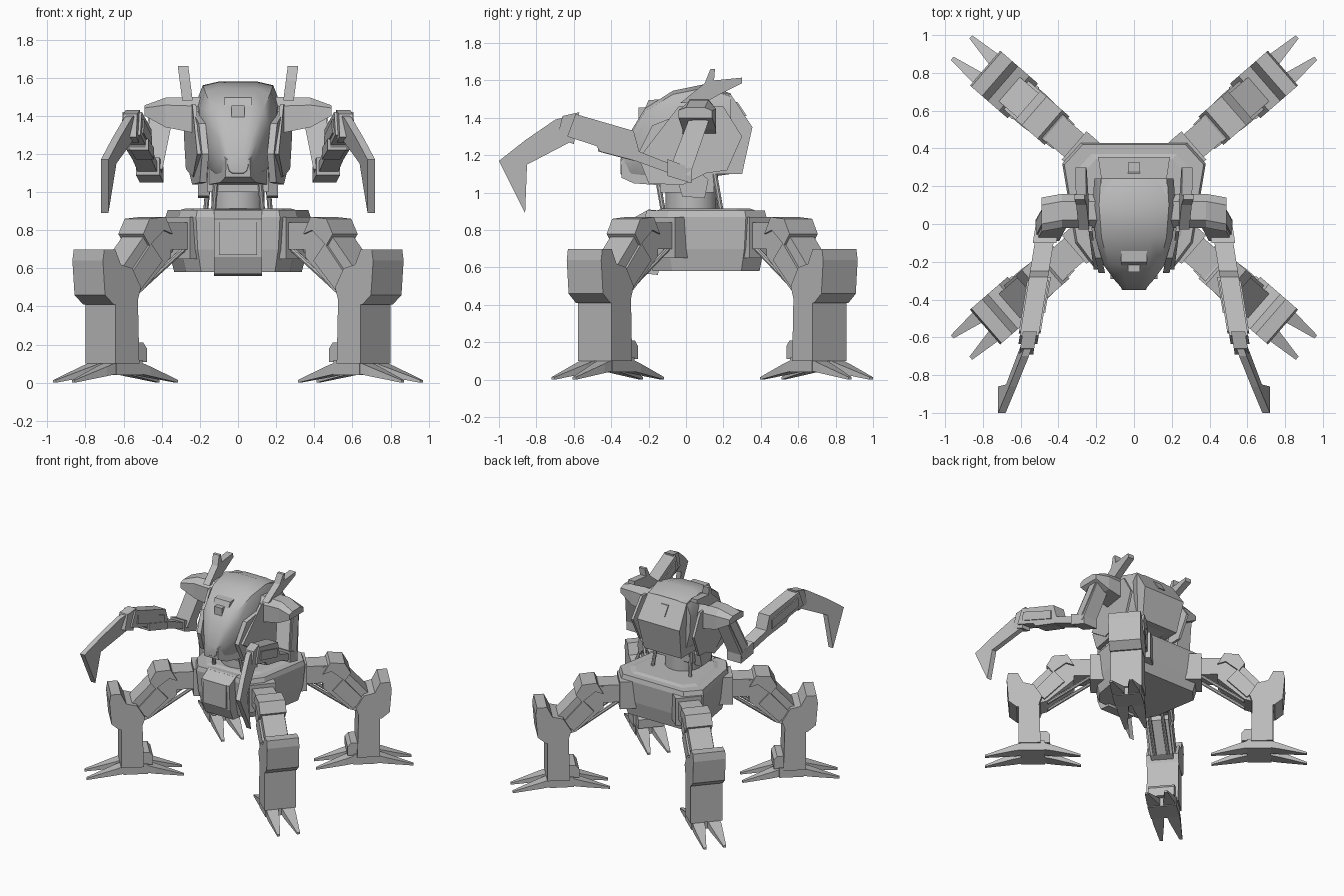
import bpy, bmesh, math
from mathutils import Vector

cube = bpy.data.objects.get("Cube")
if cube:
    bpy.data.objects.remove(cube)

grey = bpy.data.materials.new("plain grey")
grey.use_nodes = True
GREY = (0.5, 0.5, 0.5, 1)
grey.diffuse_color = GREY
grey.node_tree.nodes["Principled BSDF"].inputs["Base Color"].default_value = GREY


def solid(name, rings, place=None, smooth=False):
    """Skin a stack of point rings and cap both ends."""
    bm = bmesh.new()
    put = place or (lambda a, b, c: (a, b, c))
    rows = [[bm.verts.new(put(*p)) for p in ring] for ring in rings]
    n = len(rows[0])
    for low, high in zip(rows, rows[1:]):
        for i in range(n):
            j = (i + 1) % n
            bm.faces.new((low[i], low[j], high[j], high[i]))
    bm.faces.new(rows[0][::-1])
    bm.faces.new(rows[-1])
    bmesh.ops.recalc_face_normals(bm, faces=bm.faces)
    mesh = bpy.data.meshes.new(name)
    bm.to_mesh(mesh)
    bm.free()
    mesh.materials.append(grey)
    obj = bpy.data.objects.new(name, mesh)
    bpy.context.collection.objects.link(obj)
    if smooth:
        bpy.ops.object.select_all(action="DESELECT")
        obj.select_set(True)
        bpy.context.view_layer.objects.active = obj
        bpy.ops.object.shade_smooth_by_angle(angle=math.radians(35))
    return obj


def prism(name, profile, a, b, place):
    """Extrude a two-axis profile from a to b along the middle axis."""
    return solid(name, [[(p, w, q) for p, q in profile] for w in (a, b)], place)


def box(name, x, y, z, place=None):
    ring = [(x[0], y[0]), (x[1], y[0]), (x[1], y[1]), (x[0], y[1])]
    return solid(name, [[(p, q, h) for p, q in ring] for h in z], place)


def rod(name, start, end, radius, sides=8, place=None):
    put = place or (lambda a, b, c: (a, b, c))
    start, end = Vector(put(*start)), Vector(put(*end))
    turn = (end - start).to_track_quat("Z", "Y")
    circle = [turn @ Vector((radius * math.cos(k * math.tau / sides),
                             radius * math.sin(k * math.tau / sides), 0))
              for k in range(sides)]
    return solid(name, [[tuple(e + c) for c in circle] for e in (start, end)], None, True)


def mirror_ring(half):
    """Close a right-half outline of (x, other) points across x = 0."""
    return half + [(-x, v) for x, v in reversed(half)]


# Pelvis: tapered hull, deck and front box
plan = mirror_ring([(0.22, -0.22), (0.31, -0.1), (0.38, 0.32), (0.28, 0.43)])
levels = [(0.58, 0.88), (0.7, 0.96), (0.87, 1), (0.905, 0.97)]
solid("pelvis", [[(x * s, 0.12 + (y - 0.12) * s, z) for x, y in plan] for z, s in levels])
solid("pelvis_deck", [[(x * s, 0.12 + (y - 0.12) * s, z) for x, y in plan]
                      for z, s in [(0.9, 0.85), (0.915, 0.72)]])
front_box = [(-0.15, 0.56), (-0.24, 0.57), (-0.28, 0.66), (-0.29, 0.86), (-0.2, 0.91), (-0.1, 0.9)]
prism("pelvis_front", front_box, -0.125, 0.125, lambda y, x, z: (x, y, z))
box("pelvis_front_panel", (-0.1, 0.1), (-0.297, -0.25), (0.67, 0.86))

# Waist and its pistons
rod("waist_column", (0, 0.03, 0.88), (0, 0.03, 1.12), 0.14, 16)
box("neck_block", (-0.16, 0.16), (-0.14, 0.15), (1.0, 1.12))
for s in (-1, 1):
    for x, y in ((0.13, -0.12), (0.17, 0.19)):
        rod("waist_piston", (s * x, y, 0.89), (s * (x - 0.02), y - 0.04, 1.12), 0.014)

# Torso: rounded hull lofted from front to back
sections = [(-0.35, 1.10, 1.18, 0.055), (-0.3, 1.06, 1.32, 0.1), (-0.22, 1.05, 1.45, 0.16),
            (-0.07, 1.06, 1.545, 0.205), (0.1, 1.08, 1.58, 0.22), (0.24, 1.1, 1.53, 0.21)]
hull = []
for y, low, high, w in sections:
    h = high - low
    half = [(w * 0.5, low), (w * 0.82, low + h * 0.15), (w * 0.96, low + h * 0.45),
            (w, low + h * 0.78), (w * 0.84, low + h * 0.96), (w * 0.45, high)]
    hull.append([(x, y, z) for x, z in mirror_ring(half)])
solid("torso", hull, None, True)
back = [(0.08, 1.1), (0.3, 1.1), (0.355, 1.35), (0.24, 1.525), (0.08, 1.56)]
prism("torso_back", back, -0.19, 0.19, lambda y, x, z: (x * (1.0 - 0.5 * abs(z - 1.35)), y, z))
hatch = [(0.28, 1.41), (0.325, 1.41), (0.275, 1.485), (0.25, 1.485)]
prism("back_hatch", hatch, -0.033, 0.033, lambda y, x, z: (x, y, z))
eye_frame = [(-0.24, 1.37), (-0.25, 1.38), (-0.2, 1.495), (-0.12, 1.5), (-0.12, 1.37)]
prism("eye_frame", eye_frame, -0.07, 0.07, lambda y, x, z: (x, y, z))
box("eye", (-0.033, 0.033), (-0.255, -0.18), (1.39, 1.455))
chin = [(-0.345, 1.08), (-0.35, 1.17), (-0.25, 1.25), (-0.1, 1.1), (-0.14, 1.04), (-0.28, 1.05)]
prism("chin", chin, -1, 1, lambda y, k, z: (k * (0.21 + 0.42 * y), y, z))


def build_arm(s):
    def side(y, x, z):
        return (s * x, y, z)

    # Cheek armour beside the torso
    cheek = [(-0.26, 1.2), (-0.18, 1.36), (0, 1.43), (0.16, 1.3), (0.1, 1.1), (-0.02, 1.04), (-0.2, 1.05)]
    prism("cheek_plate", cheek, 0, 0.035, lambda y, k, z: (s * (0.21 + k + 0.22 * min(y, 0.05)), y, z))
    frame = [(-0.24, 1.2), (-0.04, 1.46), (0.2, 1.46), (0.3, 1.3), (0.22, 1.12), (-0.06, 1.08)]
    prism("side_frame", frame, 0, 0.02, lambda y, k, z: (s * (0.225 + k + 0.13 * y), y, z))
    bracket = [(-0.02, 0.98), (0.1, 0.97), (0.12, 1.07), (0.05, 1.13), (-0.05, 1.08)]
    prism("waist_bracket", bracket, 0.15, 0.21, side)

    # Horn with a raised prong
    horn = [(-0.03, 1.48), (0.1, 1.585), (0.13, 1.66), (0.155, 1.66), (0.15, 1.6),
            (0.3, 1.615), (0.3, 1.585), (0.17, 1.52), (0.1, 1.48)]
    prism("horn", horn, 0.24, 0.295, lambda y, x, z: (s * (x + 0.13 * (z - 1.5)), y, z))

    # Shoulder thinning outward, and upper arm leaning out to the elbow
    cap = [(-0.02, 0), (-0.02, 0.75), (0.02, 1), (0.12, 1), (0.16, 0.7), (0.16, 0)]
    solid("shoulder", [[(s * x, y - shift, low + h * (high - low)) for y, h in cap]
                       for x, low, high, shift in ((0.18, 1.3, 1.5, 0), (0.38, 1.34, 1.495, 0),
                                                   (0.49, 1.4, 1.455, 0.02))])
    upper = [(0.03, 1.43), (0.13, 1.41), (0.02, 1.09), (-0.09, 1.12)]

    def arm_lean(y, k, z):
        return (s * (0.46 + k - 0.2 * (z - 1.1)), y, z)
    prism("upper_arm", upper, -0.06, 0.06, arm_lean)
    prism("upper_arm_plate", [(0.04, 1.4), (0.11, 1.39), (0.01, 1.13), (-0.06, 1.15)], 0.05, 0.068, arm_lean)

    # Forearm leaning outward toward the front
    def lean(y, k, z):
        return (s * (0.46 - 0.16 * y + k), y, z)
    fore = [(0.03, 1.06), (0.03, 1.11), (-0.25, 1.22), (-0.28, 1.33), (-0.59, 1.42),
            (-0.635, 1.3), (-0.48, 1.25), (-0.46, 1.22), (-0.27, 1.17)]
    prism("forearm", fore, -0.05, 0.05, lean)
    prism("forearm_cover", [(-0.3, 1.29), (-0.57, 1.38), (-0.58, 1.31), (-0.3, 1.22)], -0.058, 0.058, lean)
    prism("forearm_piston_box", [(-0.28, 1.17), (-0.28, 1.23), (-0.47, 1.28), (-0.47, 1.22)], -0.065, 0.03, lean)
    prism("elbow", [(0.03, 1.05), (0.03, 1.13), (-0.1, 1.18), (-0.1, 1.09)], -0.065, 0.06, lean)

    # Scythe blade
    blade = [(-0.59, 1.42), (-0.7, 1.39), (-0.86, 1.28), (-1.0, 1.17), (-0.86, 0.89), (-0.85, 1.15), (-0.62, 1.27)]
    prism("blade", blade, -0.02, 0.02,
          lambda y, k, z: (s * (0.545 - 0.3 * (y + 0.6) + 0.15 * (1.4 - z) + k), y, z))
    prism("blade_socket", [(-0.57, 1.43), (-0.66, 1.41), (-0.69, 1.29), (-0.6, 1.26)], -0.037, 0.037, lean)


for s in (-1, 1):
    build_arm(s)

ANGLE = math.radians(41)
COS, SIN = math.cos(ANGLE), math.sin(ANGLE)


def build_leg(sx, sy):
    # Leg space: distance from the hull centre, sideways offset, height
    def leg(r, t, z):
        return (sx * (r * COS - t * SIN), 0.14 + sy * (r * SIN + t * COS), z)

    box("hip_beam", (0.25, 0.58), (-0.08, 0.08), (0.7, 0.84), leg)
    box("hip_collar", (0.3, 0.42), (-0.1, 0.1), (0.65, 0.87), leg)
    thigh = [(0.54, 0.66), (0.54, 0.83), (0.59, 0.85), (0.69, 0.81), (0.9, 0.58), (0.86, 0.44), (0.74, 0.48)]
    prism("thigh", thigh, -0.085, 0.085, leg)
    cap = [(0.54, 0.78), (0.59, 0.87), (0.7, 0.86), (0.745, 0.78), (0.7, 0.72), (0.6, 0.8)]
    prism("thigh_cap", cap, -0.1, 0.1, leg)
    guard = [(0.61, 0.64), (0.69, 0.73), (0.84, 0.56), (0.76, 0.49)]
    prism("thigh_guard", guard, -0.1, 0.1, leg)
    for t in (-0.05, 0.05):
        rod("thigh_piston", (0.42, t, 0.7), (0.74, t, 0.48), 0.014, 8, leg)

    # Shin with tall knee guard
    knee = [(0.96, 0.7), (1.035, 0.7), (1.045, 0.64), (1.03, 0.46), (0.97, 0.41), (0.81, 0.41),
            (0.78, 0.5), (0.84, 0.6), (0.92, 0.62)]
    prism("knee", knee, -0.122, 0.122, leg)
    prism("shin", [(0.79, 0.1), (0.957, 0.1), (0.957, 0.44), (0.8, 0.44)], -0.12, 0.12, leg)
    ankle = [(0.72, 0.11), (0.72, 0.18), (0.745, 0.21), (0.82, 0.21), (0.82, 0.11)]
    prism("ankle", ankle, -0.1, 0.1, leg)
    box("foot", (0.76, 0.94), (-0.11, 0.11), (0.04, 0.12), leg)

    # Two toes pointing out and two pointing in
    for d in (-1, 1):
        for k in (-1, 1):
            stations = [(0.06, 0.01, 0.105, 0.05, 0.115), (0.15, 0.02, 0.105, 0.035, 0.085),
                        (0.36, 0.064, 0.086, 0, 0.014)]
            solid("toe", [[(0.85 + d * r, k * a, low), (0.85 + d * r, k * b, low),
                           (0.85 + d * r, k * b, high), (0.85 + d * r, k * a, high)]
                          for r, a, b, low, high in stations], leg)


for sx in (-1, 1):
    for sy in (-1, 1):
        build_leg(sx, sy)
